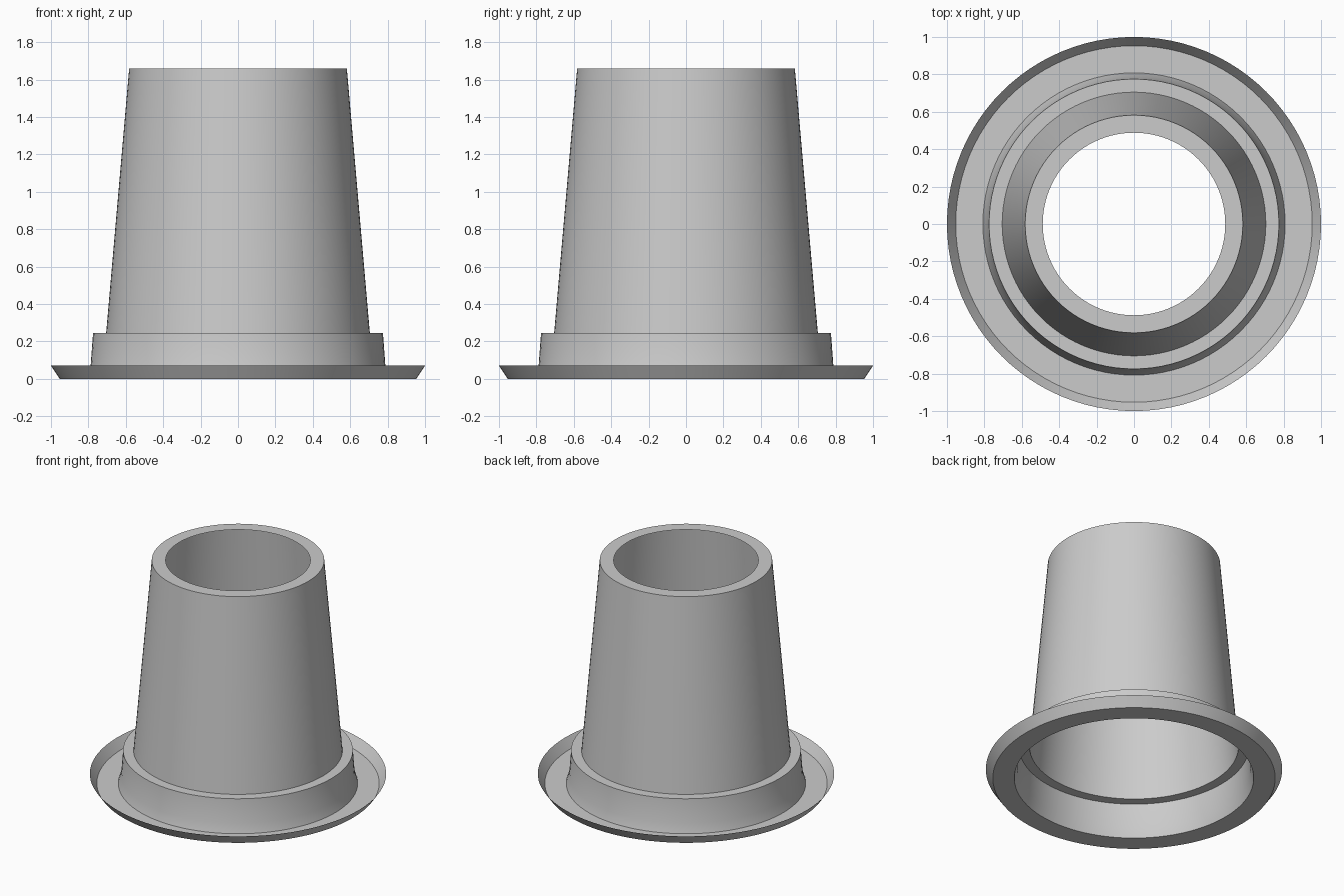
import bpy
import bmesh
import math

SEGMENTS = 96

cube = bpy.data.objects.get("Cube")
if cube:
    bpy.data.objects.remove(cube, do_unlink=True)

# One plain grey for the whole pot
grey = bpy.data.materials.new("light_grey")
grey.use_nodes = True
colour = (0.6, 0.6, 0.6, 1.0)
grey.diffuse_color = colour
grey.node_tree.nodes["Principled BSDF"].inputs["Base Color"].default_value = colour


def spin_profile(name, profile):
    """Revolve a (radius, height) profile around z into a thin shell."""
    bm = bmesh.new()
    verts = [bm.verts.new((r, 0, z)) for r, z in profile]
    edges = [bm.edges.new(pair) for pair in zip(verts, verts[1:])]
    bmesh.ops.spin(bm, geom=verts + edges, cent=(0, 0, 0), axis=(0, 0, 1),
                   angle=math.tau, steps=SEGMENTS, use_merge=True)
    bmesh.ops.remove_doubles(bm, verts=bm.verts, dist=0.0001)
    bmesh.ops.recalc_face_normals(bm, faces=bm.faces)
    # The top lip must face up
    lip = max(bm.faces, key=lambda f: f.calc_center_median().z)
    if lip.normal.z < 0:
        bmesh.ops.reverse_faces(bm, faces=bm.faces)
    mesh = bpy.data.meshes.new(name)
    bm.to_mesh(mesh)
    bm.free()
    mesh.materials.append(grey)
    obj = bpy.data.objects.new(name, mesh)
    bpy.context.collection.objects.link(obj)
    bpy.ops.object.select_all(action="DESELECT")
    obj.select_set(True)
    bpy.context.view_layer.objects.active = obj
    bpy.ops.object.shade_smooth_by_angle(angle=math.radians(30))
    return obj


# Flared brim, flat flange, collar, shoulder, tapered wall and top lip
spin_profile("flanged_tapered_pot", [
    (1.0, 0.07), (0.953, 0.0),
    (0.808, 0.0), (0.788, 0.07), (0.775, 0.245),
    (0.705, 0.245), (0.582, 1.66), (0.488, 1.66),
])
